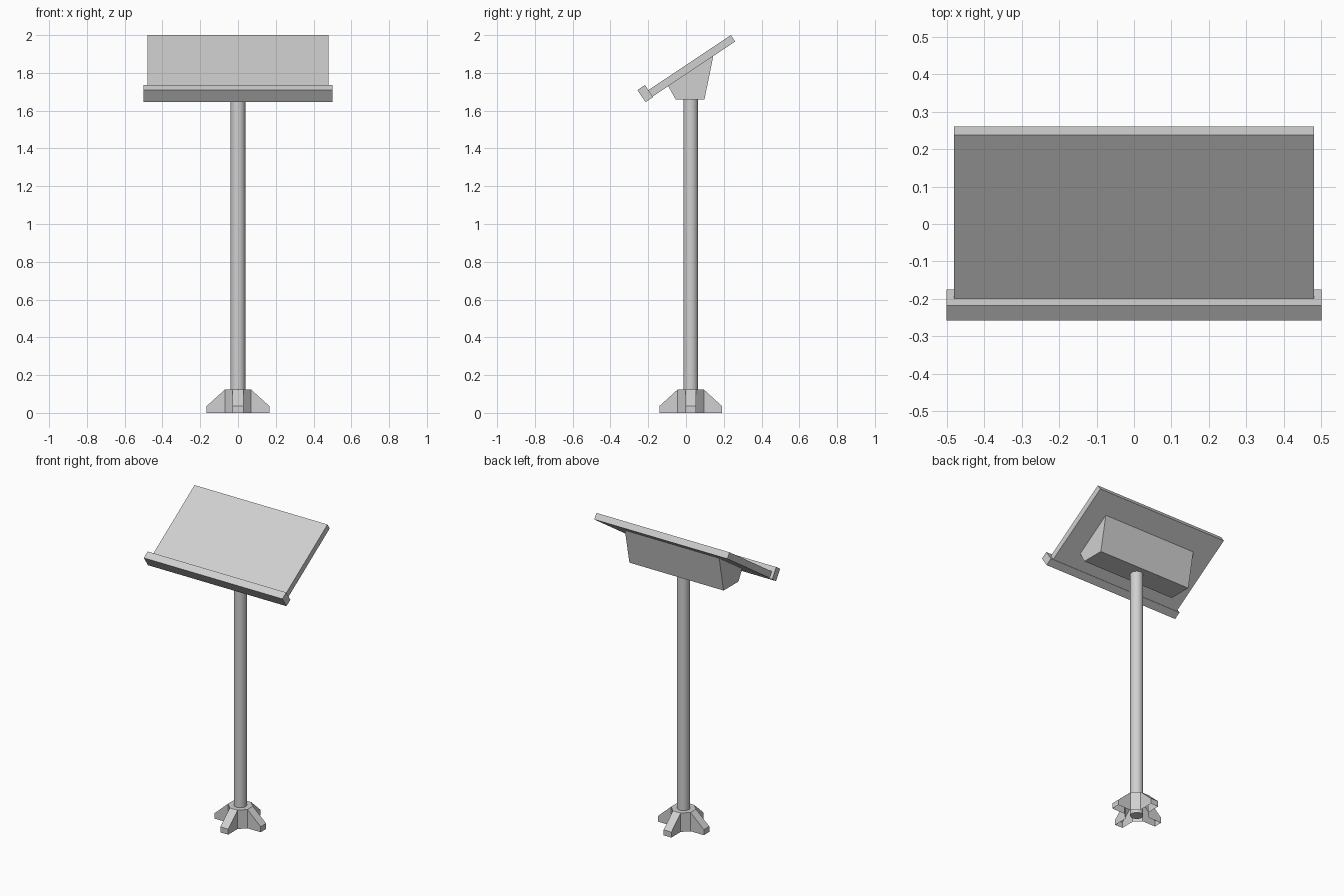
import bpy, bmesh, math
from mathutils import Matrix

cube = bpy.data.objects.get("Cube")
if cube:
    bpy.data.objects.remove(cube, do_unlink=True)

grey = bpy.data.materials.new("light_grey")
colour = (0.63, 0.63, 0.63, 1)
grey.diffuse_color = colour
grey.use_nodes = True
grey.node_tree.nodes["Principled BSDF"].inputs["Base Color"].default_value = colour

POLE_Y = 0.025
TILT = math.atan2(0.292, 0.437)
AC, AS = math.cos(TILT), math.sin(TILT)


def finish(name, bm):
    bmesh.ops.remove_doubles(bm, verts=bm.verts, dist=0.0005)
    bmesh.ops.recalc_face_normals(bm, faces=bm.faces)
    mesh = bpy.data.meshes.new(name)
    bm.to_mesh(mesh)
    bm.free()
    mesh.materials.append(grey)
    obj = bpy.data.objects.new(name, mesh)
    bpy.context.collection.objects.link(obj)
    return obj


def extrude_profile(name, profile, half_width):
    """Sweep a (y, z) side profile across the width."""
    bm = bmesh.new()
    face = bm.faces.new([bm.verts.new((-half_width, y, z)) for y, z in profile])
    moved = bmesh.ops.extrude_face_region(bm, geom=[face])["geom"]
    verts = [g for g in moved if isinstance(g, bmesh.types.BMVert)]
    bmesh.ops.translate(bm, verts=verts, vec=(2 * half_width, 0, 0))
    return finish(name, bm)


def tilted_box(name, corner, length, depth, half_width):
    """Box sloping up to the back; corner is its upper front edge."""
    y, z = corner
    far_y, far_z = y + length * AC, z + length * AS
    dy, dz = depth * AS, -depth * AC
    profile = [(y, z), (far_y, far_z), (far_y + dy, far_z + dz), (y + dy, z + dz)]
    return extrude_profile(name, profile, half_width)


# Sloped top, ledge and the wedge bracket under it
tilted_box("reading_board", (-0.2, 1.708), 0.526, 0.041, 0.48)
tilted_box("ledge", (-0.257, 1.709), 0.048, 0.077, 0.5)
extrude_profile("bracket", [(-0.055, 1.66), (0.098, 1.66), (0.145, 1.893), (-0.095, 1.732)], 0.34)

# Round pole
bm = bmesh.new()
bmesh.ops.create_cone(bm, cap_ends=True, segments=32, radius1=0.039, radius2=0.039,
                      depth=1.66, matrix=Matrix.Translation((0, POLE_Y, 0.83)))
pole = finish("pole", bm)
bpy.context.view_layer.objects.active = pole
pole.select_set(True)
bpy.ops.object.shade_smooth_by_angle(angle=math.radians(40))
pole.select_set(False)

# Four-footed base: a hollow casting, open underneath
HUB, REACH, HALF, TOP, TOE = 0.07, 0.166, 0.028, 0.123, 0.036
bm = bmesh.new()
rim = []
for i in range(4):
    turn = Matrix.Translation((0, POLE_Y, 0)) @ Matrix.Rotation(i * math.pi / 2, 4, 'Z')

    def add(*points):
        return bm.faces.new([bm.verts.new(turn @ Matrix.Translation(p).to_translation()) for p in points])

    # slope, toe, two cheeks, then the diagonal hub wall
    add((HUB, -HALF, TOP), (REACH, -HALF, TOE), (REACH, HALF, TOE), (HUB, HALF, TOP))
    add((REACH, -HALF, TOE), (REACH, -HALF, 0), (REACH, HALF, 0), (REACH, HALF, TOE))
    for s in (-HALF, HALF):
        add((HUB, s, TOP), (REACH, s, TOE), (REACH, s, 0), (HUB, s, 0))
    add((HUB, HALF, TOP), (HUB, HALF, 0), (HALF, HUB, 0), (HALF, HUB, TOP))
    for s in (-HALF, HALF):
        rim.append(bm.verts.new(turn @ Matrix.Translation((HUB, s, TOP)).to_translation()))
bm.faces.new(rim)
finish("footed_base", bm)
